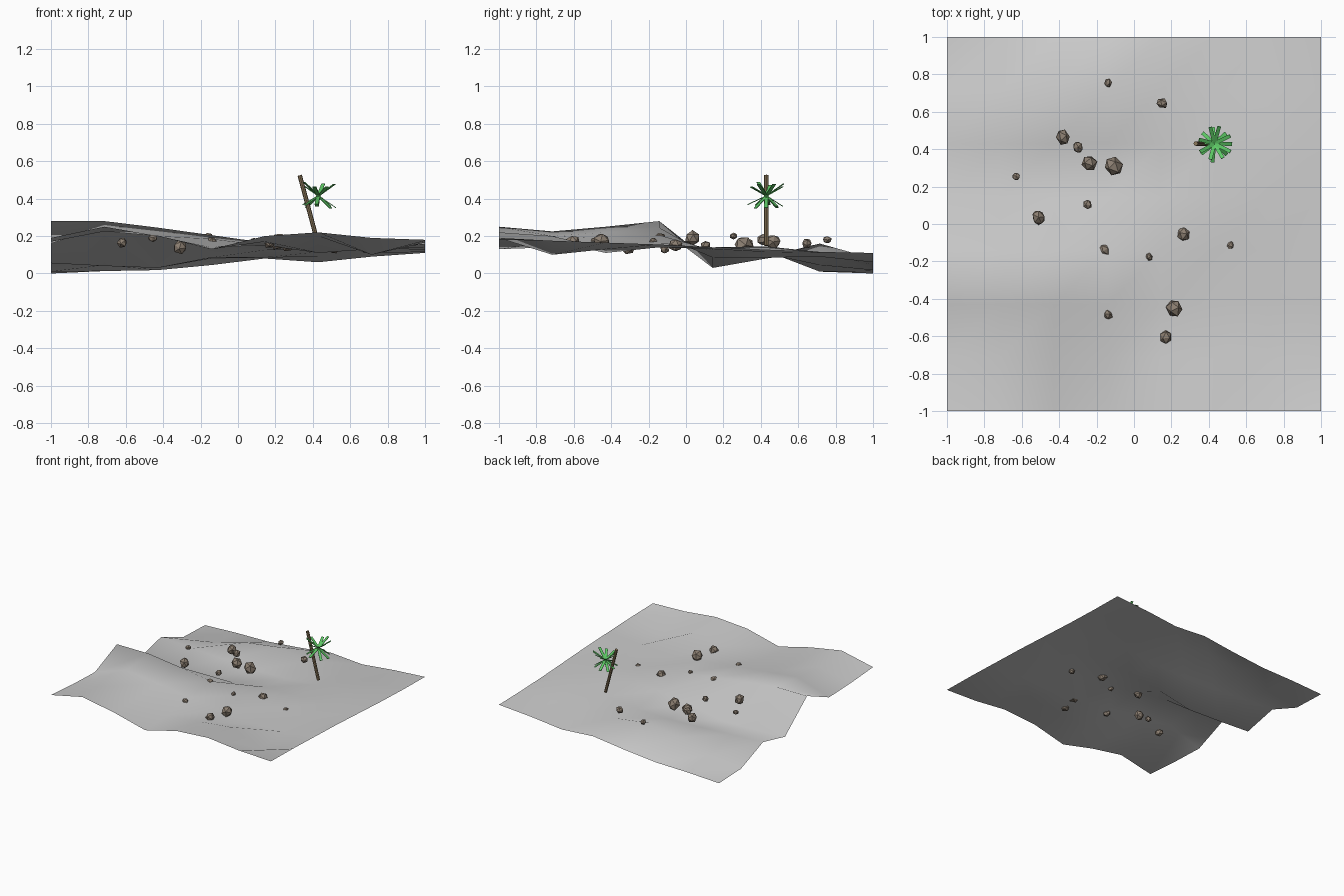
import bpy, bmesh, math, random
from mathutils import Vector, Matrix

cube = bpy.data.objects.get("Cube")
if cube:
    bpy.data.objects.remove(cube, do_unlink=True)
random.seed(4)


def material(name, rgb):
    mat = bpy.data.materials.new(name)
    mat.use_nodes = True
    color = (*rgb, 1.0)
    mat.diffuse_color = color
    bsdf = next(n for n in mat.node_tree.nodes if n.type == 'BSDF_PRINCIPLED')
    bsdf.inputs["Base Color"].default_value = color
    bsdf.inputs["Roughness"].default_value = 0.9
    return mat


def finish(bm, name, mat=None, smooth=False):
    mesh = bpy.data.meshes.new(name)
    for face in bm.faces:
        face.smooth = smooth
    bm.to_mesh(mesh)
    bm.free()
    obj = bpy.data.objects.new(name, mesh)
    bpy.context.collection.objects.link(obj)
    if mat:
        mesh.materials.append(mat)
    return obj


stone = material("stone", (0.26, 0.21, 0.165))
bark = material("bark", (0.25, 0.18, 0.10))
leaf = material("leaf", (0.11, 0.58, 0.13))

# Ground: rolling sheet, heights in hundredths, rows front to back
heights = [
    (19, 25, 20, 13, 20, 22, 19, 18),
    (17, 22.5, 20, 14, 17, 20, 10, 17.5),
    (16, 25, 22, 18.5, 15, 11, 13, 16.5),
    (28, 28, 24.5, 20.5, 16.5, 14, 14, 15.5),
    (5.5, 4, 3, 8.5, 12.5, 13, 14, 14),
    (12, 10.5, 9, 8, 8.5, 11.5, 14.5, 12.5),
    (1, 4.5, 12, 16, 12, 9, 11, 11.5),
    (0, 1.3, 1.8, 4.5, 8, 6, 9, 11),
]
bm = bmesh.new()
last = len(heights) - 1
grid = [[bm.verts.new((2 * i / last - 1, 2 * j / last - 1, h / 100))
         for i, h in enumerate(row)] for j, row in enumerate(heights)]
for j in range(last):
    for i in range(last):
        bm.faces.new((grid[j][i], grid[j][i + 1], grid[j + 1][i + 1], grid[j + 1][i]))
finish(bm, "ground", smooth=True)

# Rocks: faceted, slightly squashed and turned (x, y, z, radius)
rocks = [
    (-.14, .755, .18, .026), (.15, .645, .16, .032), (-.38, .465, .17, .045),
    (-.3, .41, .18, .034), (-.24, .325, .15, .044), (-.11, .31, .15, .055),
    (-.63, .255, .2, .024), (-.51, .035, .19, .044), (-.25, .105, .15, .027),
    (.265, -.055, .15, .038), (.515, -.115, .13, .026), (-.16, -.14, .19, .034),
    (.08, -.175, .17, .024), (.215, -.45, .17, .049), (.17, -.605, .17, .038),
    (-.14, -.485, .17, .028), (-.62, -.445, .165, .036), (-.455, -.375, .19, .028),
    (-.31, -.31, .14, .04),
]
for n, (x, y, z, r) in enumerate(rocks, 1):
    bm = bmesh.new()
    bmesh.ops.create_icosphere(bm, subdivisions=1, radius=r)
    for v in bm.verts:
        v.co *= random.uniform(0.92, 1.08)
    squash = Matrix.Diagonal((1, random.uniform(.75, 1), random.uniform(.8, 1), 1))
    turn = Matrix.Rotation(random.uniform(0, math.tau), 4, 'Z')
    tilt = Matrix.Rotation(random.uniform(-.6, .6), 4, 'X')
    bm.transform(Matrix.Translation((x, y, z)) @ turn @ tilt @ squash)
    finish(bm, f"rock_{n}", stone)

# Trunk: leaning thin post
foot, top = Vector((.43, .43, .15)), Vector((.33, .43, .525))
axis = top - foot
bm = bmesh.new()
bmesh.ops.create_cone(bm, cap_ends=True, segments=8, radius1=.012, radius2=.012,
                      depth=axis.length)
bm.transform(Matrix.Translation((foot + top) / 2)
             @ axis.to_track_quat('Z', 'Y').to_matrix().to_4x4())
finish(bm, "trunk", bark)

# Fronds: flat blades bursting from one point
bm = bmesh.new()
blades = 16
for k in range(blades):
    pitch = (-33, 30)[k % 2] + random.uniform(-6, 10)
    length = random.uniform(.095, .115)
    pose = (Matrix.Translation((.43, .43, .415))
            @ Matrix.Rotation(math.tau * k / blades + random.uniform(-.15, .15), 4, 'Z')
            @ Matrix.Rotation(-math.radians(pitch), 4, 'Y')
            @ Matrix.Translation((length / 2, 0, 0))
            @ Matrix.Diagonal((length, .02, .004, 1)))
    bmesh.ops.create_cube(bm, size=1, matrix=pose)
finish(bm, "fronds", leaf)
